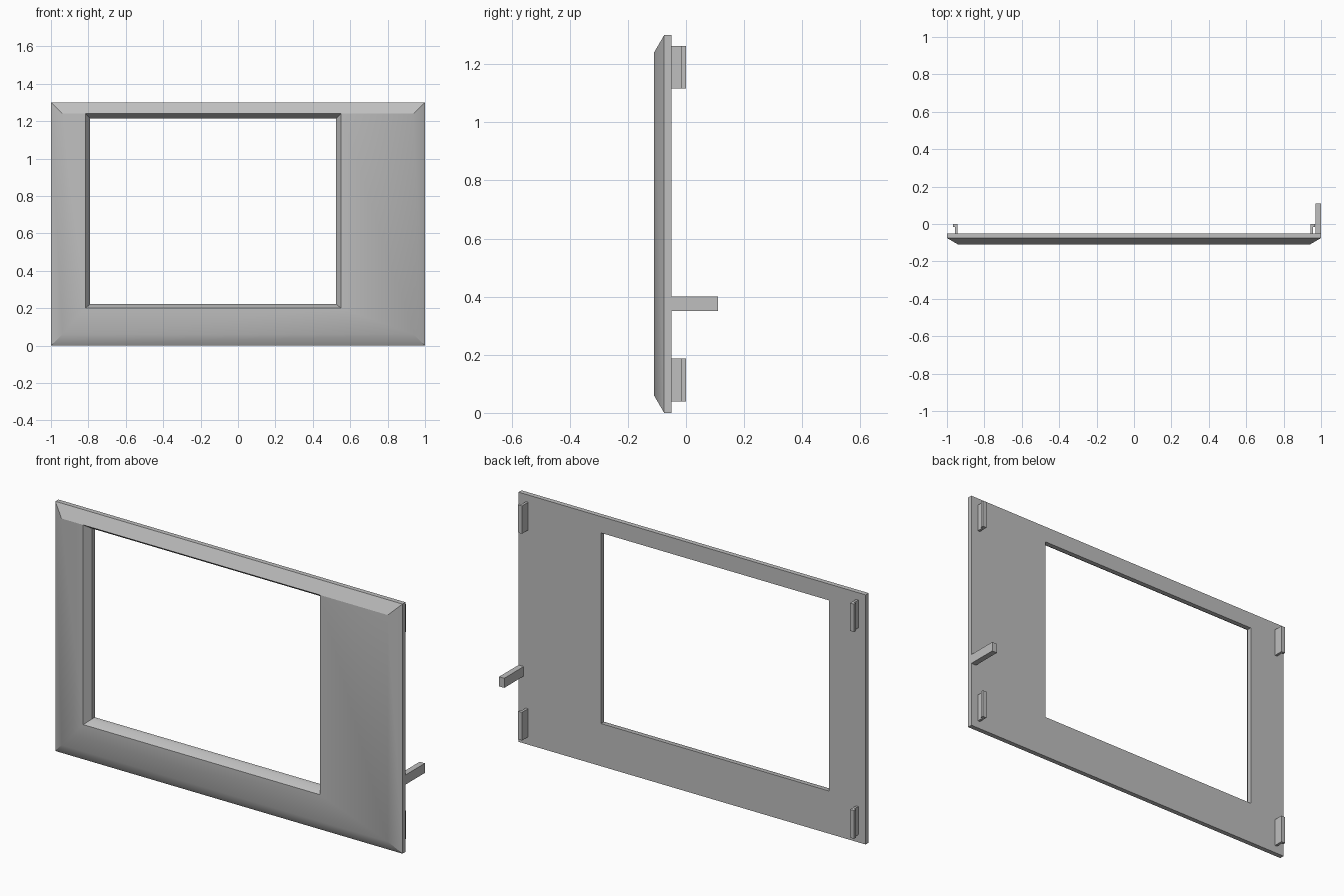
import bpy, bmesh, math

cube = bpy.data.objects.get("Cube")
if cube:
    bpy.data.objects.remove(cube, do_unlink=True)

grey = bpy.data.materials.new("light_grey_plastic")
grey.use_nodes = True
grey.diffuse_color = (0.52, 0.52, 0.52, 1)
grey.node_tree.nodes["Principled BSDF"].inputs["Base Color"].default_value = (0.52, 0.52, 0.52, 1)

BACK, EDGE, FRONT = -0.05, -0.075, -0.11


def finish(bm, name):
    bmesh.ops.recalc_face_normals(bm, faces=bm.faces)
    mesh = bpy.data.meshes.new(name)
    bm.to_mesh(mesh)
    bm.free()
    mesh.materials.append(grey)
    obj = bpy.data.objects.new(name, mesh)
    bpy.context.collection.objects.link(obj)
    return obj


def box(name, x0, x1, y0, y1, z0, z1):
    bm = bmesh.new()
    bmesh.ops.create_cube(bm, size=1)
    for v in bm.verts:
        v.co = (x1 if v.co.x > 0 else x0, y1 if v.co.y > 0 else y0, z1 if v.co.z > 0 else z0)
    return finish(bm, name)


def extrude_profile(name, points, z0, z1):
    """Prism from an x-y outline."""
    bm = bmesh.new()
    face = bm.faces.new([bm.verts.new((x, y, z0)) for x, y in points])
    new = bmesh.ops.extrude_face_region(bm, geom=[face])["geom"]
    top = [g for g in new if isinstance(g, bmesh.types.BMVert)]
    bmesh.ops.translate(bm, verts=top, vec=(0, 0, z1 - z0))
    return finish(bm, name)


# Bezel frame: rectangular loops running round the cross-section
bm = bmesh.new()


def loop(x0, x1, z0, z1, y):
    return [bm.verts.new((x, y, z)) for x, z in ((x0, z0), (x1, z0), (x1, z1), (x0, z1))]


loops = [
    loop(-1, 1, 0, 1.3, BACK),
    loop(-1, 1, 0, 1.3, EDGE),
    loop(-0.94, 0.94, 0.06, 1.24, FRONT),
    loop(-0.815, 0.55, 0.2, 1.24, FRONT),
    loop(-0.79, 0.525, 0.222, 1.215, EDGE),
    loop(-0.79, 0.525, 0.222, 1.215, BACK),
]
TOP = 2
for n, a in enumerate(loops):
    b = loops[(n + 1) % len(loops)]
    for i in range(4):
        j = (i + 1) % 4
        if i == TOP and n == 1:
            # Top bevel runs straight down to the window edge
            w = loops[3]
            bm.faces.new((a[i], a[j], b[j], w[j], w[i], b[i]))
        elif not (i == TOP and n == 2):
            bm.faces.new((a[i], a[j], b[j], b[i]))
for e in bm.edges:
    if all(v.co.y < -0.1 and v.co.z > 1.2 for v in e.verts):
        e.smooth = False
frame = finish(bm, "bezel_frame")
bpy.ops.object.select_all(action="DESELECT")
frame.select_set(True)
bpy.context.view_layer.objects.active = frame
bpy.ops.object.shade_smooth_by_angle(angle=math.radians(35), keep_sharp_edges=True)

# Snap clips with a small outward lip, two on each side
clip = [(0.945, BACK), (0.958, BACK), (0.958, -0.015), (0.968, -0.015), (0.968, 0), (0.945, 0)]
for side, s in (("left", 1), ("right", -1)):
    for level, z0, z1 in (("lower", 0.04, 0.187), ("upper", 1.117, 1.262)):
        extrude_profile(f"{level}_{side}_clip", [(s * x, y) for x, y in clip], z0, z1)

# Locating peg on the back
box("locating_peg", 0.97, 1.0, BACK, 0.11, 0.35, 0.4)
